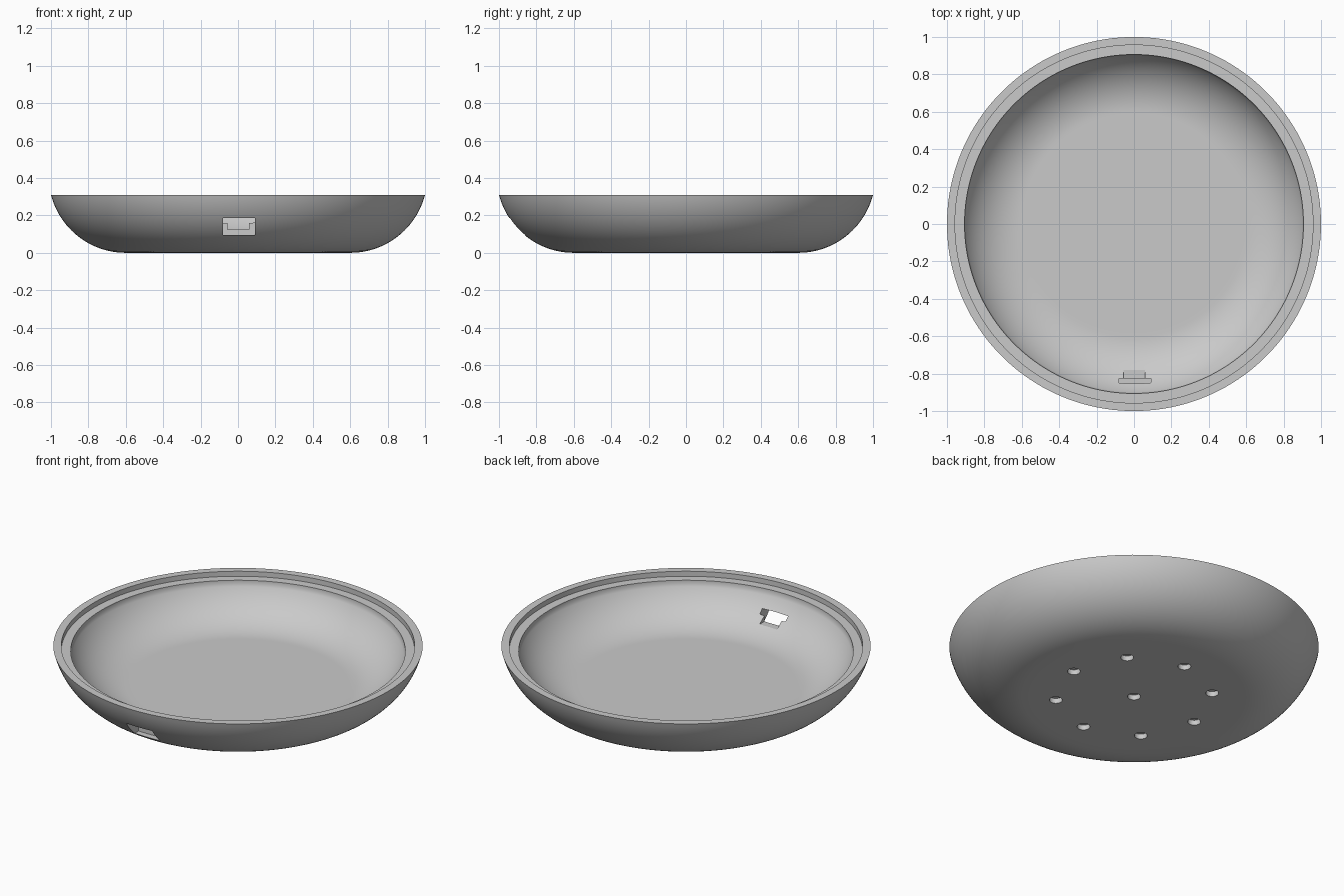
import bpy, bmesh, math
from mathutils import Matrix, Vector

cube = bpy.data.objects.get("Cube")
if cube:
    bpy.data.objects.remove(cube, do_unlink=True)

grey = bpy.data.materials.new("plain grey")
grey.use_nodes = True
colour = (0.59, 0.59, 0.59, 1)
grey.diffuse_color = colour
grey.node_tree.nodes["Principled BSDF"].inputs["Base Color"].default_value = colour


def make_object(name, bm):
    bmesh.ops.recalc_face_normals(bm, faces=bm.faces)
    mesh = bpy.data.meshes.new(name)
    bm.to_mesh(mesh)
    bm.free()
    mesh.materials.append(grey)
    obj = bpy.data.objects.new(name, mesh)
    bpy.context.collection.objects.link(obj)
    return obj


def arc(centre_r, centre_z, radius, end_z, steps):
    """Quarter-round profile from the flat floor up to a given height."""
    end = math.acos((centre_z - end_z) / radius)
    angles = [end * i / steps for i in range(steps + 1)]
    return [(centre_r + radius * math.sin(a), centre_z - radius * math.cos(a)) for a in angles]


def lathe(name, profile, segments):
    bm = bmesh.new()
    rings = []
    for r, z in profile:
        rings.append([bm.verts.new((r * math.cos(t), r * math.sin(t), z))
                      for t in (2 * math.pi * i / segments for i in range(segments))])
    for low, high in zip(rings, rings[1:]):
        for i in range(segments):
            j = (i + 1) % segments
            bm.faces.new((low[i], low[j], high[j], high[i]))
    bm.faces.new(rings[0])
    bm.faces.new(rings[-1])
    return make_object(name, bm)


def box_cutter(name, low, high):
    low, high = Vector(low), Vector(high)
    bm = bmesh.new()
    matrix = Matrix.Translation((low + high) / 2) @ Matrix.Diagonal((*(high - low), 1))
    bmesh.ops.create_cube(bm, size=1, matrix=matrix)
    return make_object(name, bm)


def peg_cutter(name, x, y, radius, depth):
    bm = bmesh.new()
    bmesh.ops.create_cone(bm, cap_ends=True, segments=32, radius1=radius, radius2=radius,
                          depth=2 * depth, matrix=Matrix.Translation((x, y, 0)))
    return make_object(name, bm)


# Bowl shell: outer curve, rim, recessed ledge, then the inner curve back to the floor
outer = arc(0.6, 0.413, 0.413, 0.31, 24)
inner = arc(0.6, 0.416, 0.343, 0.26, 24)
rim = [(0.957, 0.31), (0.957, 0.28), (0.906, 0.28)]
profile = [(0.57, 0)] + outer + rim + inner[::-1] + [(0.57, inner[0][1])]
bowl = lathe("bowl", profile, 160)

# Socket opening at the front: wide outer pocket with a narrower notch behind it
cutters = [box_cutter("socket_pocket", (-0.08, -1.1, 0.095), (0.09, -0.825, 0.185)),
           box_cutter("socket_notch", (-0.055, -1.1, 0.125), (0.06, -0.76, 0.185))]

# Blind peg holes underneath: one in the middle and a ring of eight
cutters.append(peg_cutter("peg_hole", 0, 0, 0.035, 0.03))
for i in range(8):
    a = math.tau * i / 8
    cutters.append(peg_cutter("peg_hole", 0.425 * math.cos(a), 0.425 * math.sin(a), 0.035, 0.03))

bpy.ops.object.select_all(action="DESELECT")
bpy.context.view_layer.objects.active = bowl
bowl.select_set(True)
for cutter in cutters:
    cutter.hide_render = True
    cut = bowl.modifiers.new("cut", "BOOLEAN")
    cut.operation = "DIFFERENCE"
    cut.solver = "EXACT"
    cut.object = cutter
    bpy.ops.object.modifier_apply(modifier=cut.name)
    bpy.data.objects.remove(cutter, do_unlink=True)

bpy.ops.object.shade_smooth_by_angle(angle=math.radians(30))
